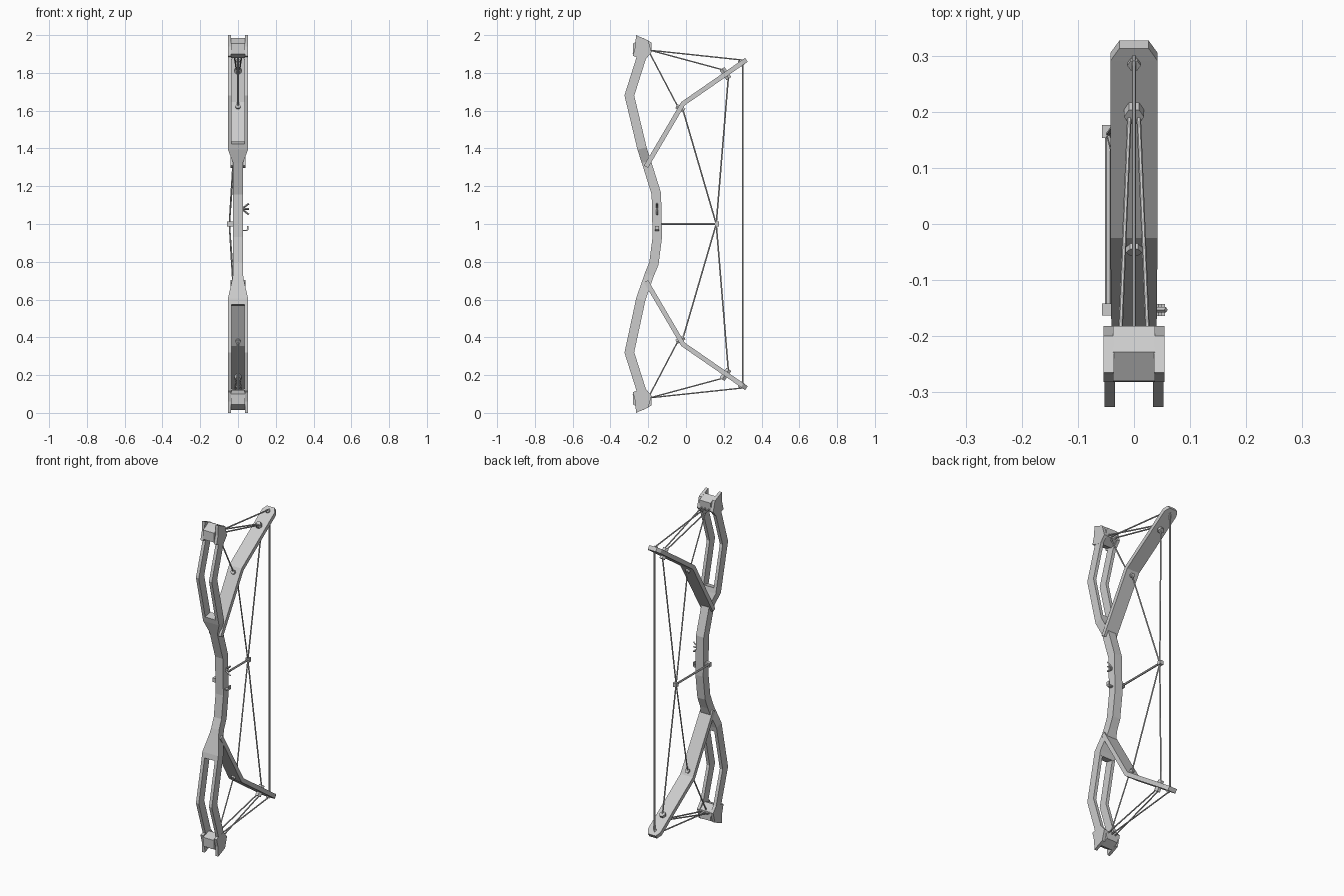
import bpy, bmesh, math
from mathutils import Vector

if "Cube" in bpy.data.objects:
    bpy.data.objects.remove(bpy.data.objects["Cube"])


def make(name, verts, faces):
    me = bpy.data.meshes.new(name)
    me.from_pydata(verts, [], faces)
    bm = bmesh.new()
    bm.from_mesh(me)
    bmesh.ops.recalc_face_normals(bm, faces=bm.faces)
    bm.to_mesh(me)
    bm.free()
    ob = bpy.data.objects.new(name, me)
    bpy.context.collection.objects.link(ob)
    return ob


def rings(name, loops):
    """Skin a list of equal-length loops and cap both ends."""
    n = len(loops[0])
    verts = [v for loop in loops for v in loop]
    faces = [(a * n + i, a * n + (i + 1) % n, (a + 1) * n + (i + 1) % n, (a + 1) * n + i)
             for a in range(len(loops) - 1) for i in range(n)]
    faces += [tuple(range(n)), tuple(range(len(verts) - n, len(verts)))]
    return make(name, verts, faces)


def bar(name, path, thick):
    """Rectangular bar along a side path of (y, z, x0, x1), mitred at bends."""
    p = [Vector((q[0], q[1])) for q in path]
    loops = []
    for i, q in enumerate(path):
        a = (p[i] - p[i - 1]).normalized() if i else (p[1] - p[0]).normalized()
        b = (p[i + 1] - p[i]).normalized() if i < len(p) - 1 else a
        t = (a + b).normalized()
        nrm = Vector((-t.y, t.x)) * thick / 2 / max(t.dot(a), 0.5)
        f, k = p[i] + nrm, p[i] - nrm
        loops.append([(q[2], *f), (q[3], *f), (q[3], *k), (q[2], *k)])
    return rings(name, loops)


def prism(name, poly, x0, x1):
    return rings(name, [[(x, y, z) for y, z in poly] for x in (x0, x1)])


def rod(name, a, b, r, n=6):
    a, b = Vector(a), Vector(b)
    q = (b - a).to_track_quat('Z', 'Y')
    ring = [q @ Vector((r * math.cos(2 * math.pi * i / n), r * math.sin(2 * math.pi * i / n), 0))
            for i in range(n)]
    return rings(name, [[c + v for v in ring] for c in (a, b)])


def box(name, x, y, z):
    return prism(name, [(y[0], z[0]), (y[1], z[0]), (y[1], z[1]), (y[0], z[1])], *x)


# Riser with flared ends
riser = [(-.246, .57, .053), (-.24, .60, .053), (-.205, .70, .03), (-.195, .73, .026),
         (-.17, .79, .026), (-.152, .93, .026), (-.157, 1.16, .026), (-.21, 1.33, .026),
         (-.233, 1.40, .053), (-.24, 1.43, .053)]
bar("riser", [(y, z, -w, w) for y, z, w in riser], .05)

for end, up in (("upper", True), ("lower", False)):
    def Z(z):
        return z if up else 2 - z

    def P(x, y, z):
        return (x, y, Z(z))

    # Forked arms and their flared tips
    start = (-.24, 1.43) if up else (-.246, 1.43)
    tip = [(-.265, 2.0), (-.2, 1.972), (-.182, 1.91), (-.215, 1.87), (-.282, 1.89), (-.268, 1.94)]
    for side, s in (("left", -1), ("right", 1)):
        bar(f"{end}_arm_{side}", [(y, Z(z), s * .034, s * .053) for y, z in
                                  (start, (-.30, 1.68), (-.235, 1.885))], .05)
        prism(f"{end}_arm_tip_{side}", [(y, Z(z)) for y, z in tip], s * .036, s * .054)

    # Hexagonal block between the tips
    prism(f"{end}_tip_block", [(y, Z(z)) for y, z in
          ((-.282, 1.90), (-.28, 1.955), (-.228, 1.985), (-.182, 1.96),
           (-.185, 1.91), (-.23, 1.88))], -.037, .037)

    # Flat bent limb with a chamfered end
    limb = [(-.212, 1.303, .04), (-.016, 1.637, .042), (.298, 1.854, .042), (.32, 1.869, .026)]
    bar(f"{end}_limb", [(y, Z(z), -w, w) for y, z, w in limb], .025)

    # Hexagonal pins through the limb
    for i, (y, z, ny, nz, h, r) in enumerate(((-.03, 1.612, .866, -.5, .024, .014),
                                              (.209, 1.796, .57, -.82, .032, .018),
                                              (.292, 1.853, .57, -.82, .017, .012))):
        rod(f"{end}_pin_{i + 1}", P(0, y - ny * h, z - nz * h), P(0, y + ny * h, z + nz * h), r)

    # Strings at the tips and cables to the guide
    rod(f"{end}_tie_outer", P(0, -.19, 1.92), P(0, .30, 1.868), .004)
    rod(f"{end}_tie_inner", P(0, -.2, 1.92), P(0, -.04, 1.615), .004)
    for side, s in (("left", -1), ("right", 1)):
        rod(f"{end}_tie_middle_{side}", P(s * .024, -.19, 1.92), P(s * .008, .2, 1.815), .004)
    rod(f"{end}_cable_inner", P(0, -.015, 1.60), (-.046, .16, 1), .004)
    rod(f"{end}_cable_outer", P(0, .224, 1.775), (-.046, .16, 1), .004)

# Main string
rod("bow_string", (0, .30, .14), (0, .30, 1.86), .005)

# Cable guide rod and its end blocks
rod("guide_rod", (-.046, -.15, 1), (-.046, .165, 1), .006)
box("guide_mount", (-.057, -.02), (-.163, -.142), (.988, 1.012))
box("guide_slider", (-.057, -.035), (.153, .176), (.988, 1.012))

# Sight prongs
for i, z in enumerate((1.108, 1.08, 1.05)):
    rod(f"sight_prong_{i + 1}", (.02, -.153, 1.08), (.057, -.153, z), .005, 4)

# Arrow rest hook
hook = [(.02, .962), (.048, .962), (.055, .97), (.055, .99), (.048, .99), (.048, .972),
        (.044, .969), (.02, .969)]
rings("arrow_rest", [[(x, y, z) for x, z in hook] for y in (-.164, -.143)])
